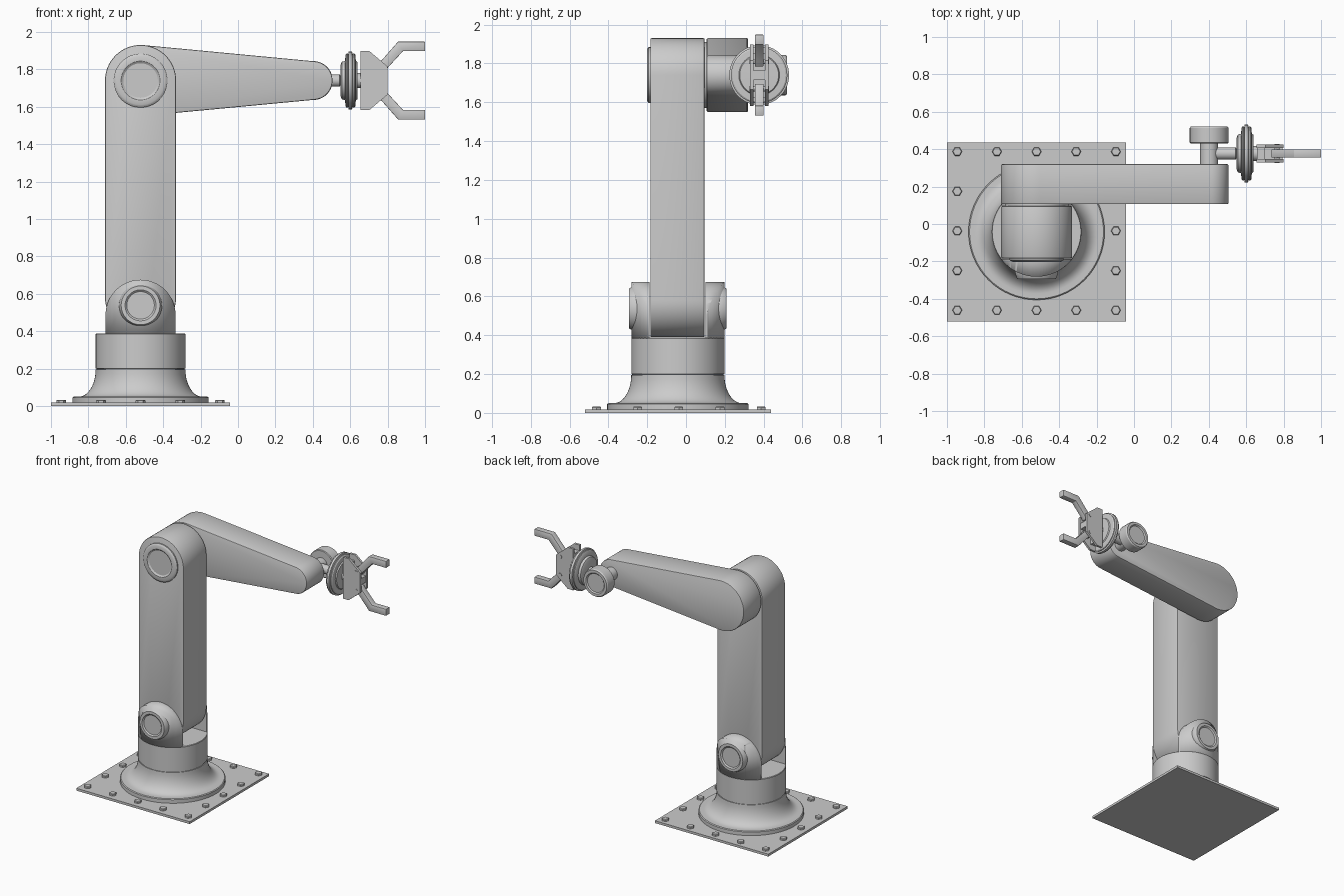
import bpy, bmesh, math
from mathutils import Matrix, Vector

if "Cube" in bpy.data.objects:
    bpy.data.objects.remove(bpy.data.objects["Cube"])

CX, CY = -0.521, -0.042      # base axis
ZA = 1.74                    # forearm / wrist height
WX, WY = 0.402, 0.377        # wrist axis


def finish(name, bm, bevel=0.0, angle=30):
    bmesh.ops.recalc_face_normals(bm, faces=bm.faces)
    me = bpy.data.meshes.new(name)
    bm.to_mesh(me)
    bm.free()
    ob = bpy.data.objects.new(name, me)
    bpy.context.collection.objects.link(ob)
    bpy.ops.object.select_all(action='DESELECT')
    bpy.context.view_layer.objects.active = ob
    ob.select_set(True)
    if bevel:
        m = ob.modifiers.new("bevel", 'BEVEL')
        m.width, m.segments, m.limit_method = bevel, 2, 'ANGLE'
        m.angle_limit = math.radians(40)
        bpy.ops.object.modifier_apply(modifier=m.name)
    bpy.ops.object.shade_smooth_by_angle(angle=math.radians(angle))
    return ob


def prism(name, pts, y0, y1, bevel=0.0):
    """Extrude an x-z outline from y0 to y1."""
    bm = bmesh.new()
    f = bm.faces.new([bm.verts.new((x, y0, z)) for x, z in pts])
    r = bmesh.ops.extrude_face_region(bm, geom=[f])
    vs = [v for v in r['geom'] if isinstance(v, bmesh.types.BMVert)]
    bmesh.ops.translate(bm, verts=vs, vec=(0, y1 - y0, 0))
    return finish(name, bm, bevel)


def lathe(name, profile, origin, axis='Z', seg=64):
    """Revolve (radius, height) pairs about an axis through origin."""
    bm = bmesh.new()
    rings = []
    for r, h in profile:
        rings.append([bm.verts.new((r * math.cos(2 * math.pi * i / seg),
                                    r * math.sin(2 * math.pi * i / seg), h))
                      for i in range(seg)])
    for a, b in zip(rings, rings[1:]):
        for i in range(seg):
            j = (i + 1) % seg
            bm.faces.new((a[i], a[j], b[j], b[i]))
    bm.faces.new(rings[0][::-1])
    bm.faces.new(rings[-1])
    d = {'Z': (0, 0, 1), 'X': (1, 0, 0), 'Y': (0, 1, 0), '-Y': (0, -1, 0)}[axis]
    rot = Vector((0, 0, 1)).rotation_difference(Vector(d)).to_matrix().to_4x4()
    bm.transform(Matrix.Translation(origin) @ rot)
    return finish(name, bm)


def arc(cx, cz, r, a0, a1, n=24):
    return [(cx + r * math.cos(math.radians(a0 + (a1 - a0) * i / n)),
             cz + r * math.sin(math.radians(a0 + (a1 - a0) * i / n))) for i in range(n + 1)]


def rect(x0, x1, z0, z1):
    return [(x0, z0), (x1, z0), (x1, z1), (x0, z1)]


def cap(name, r, depth, origin, axis):
    """Round joint cover with a raised rim and a dished middle."""
    lathe(name, [(r, -0.03), (r, depth * 0.5), (r * 0.95, depth * 0.8), (r * 0.9, depth),
                 (r * 0.72, depth), (r * 0.64, depth - 0.008)], origin, axis)


# Base plate with hex bolts round its edge
prism("base_plate", rect(-1.0, -0.044, 0, 0.018), -0.52, 0.437)
for i in range(-2, 3):
    for j in range(-2, 3):
        if max(abs(i), abs(j)) == 2:
            lathe("bolt", [(0.026, 0.015), (0.026, 0.029), (0.022, 0.033)],
                  (CX + i * 0.212, -0.037 + j * 0.212, 0), 'Z', 6)

# Flared pedestal and turntable
flare = [(0.36 - 0.03 - 0.09 * math.sin(t * math.pi / 20),
          0.195 - 0.145 * math.cos(t * math.pi / 20)) for t in range(11)]
lathe("pedestal", [(0.364, 0.016), (0.364, 0.045), (0.358, 0.05)] + flare, (CX, CY, 0))
lathe("turntable", [(0.235, 0.19), (0.235, 0.199), (0.24, 0.201), (0.24, 0.384), (0.237, 0.388)],
      (CX, CY, 0))

# Yoke ears: arched plates trimmed to the turntable cylinder
for name, y0, y1 in (("yoke_front", -0.32, -0.187), ("yoke_back", 0.1, 0.24)):
    ear = prism(name, [(CX - 0.187, 0.37)] + arc(CX, 0.488, 0.187, 180, 0, 40) + [(CX + 0.187, 0.37)],
                y0, y1)
    cutter = lathe("yoke_cutter", [(0.2395, 0.3), (0.2395, 0.8)], (CX, CY, 0), seg=96)
    cutter.hide_render = True
    m = ear.modifiers.new("trim", 'BOOLEAN')
    m.operation, m.object, m.solver = 'INTERSECT', cutter, 'EXACT'
    bpy.context.view_layer.objects.active = ear
    bpy.ops.object.modifier_apply(modifier=m.name)
    bpy.data.objects.remove(cutter)
cap("yoke_pin_front", 0.115, 0.06, (CX, -0.233, 0.538), '-Y')
cap("yoke_pin_back", 0.115, 0.06, (CX, 0.148, 0.538), 'Y')

# Upper arm and its elbow joint
prism("upper_arm", arc(CX, 1.74, 0.19, 0, 180, 32) + arc(CX, 0.58, 0.19, 180, 360, 32),
      -0.184, 0.096, 0.007)
cap("elbow_cap", 0.144, 0.018, (CX, -0.184, 1.74), '-Y')
lathe("elbow_spacer", [(0.17, 0.09), (0.17, 0.11)], (CX, 0, 1.74), 'Y')

# Tapered forearm
lean = math.degrees(math.asin((0.19 - 0.103) / (WX - CX)))
prism("forearm", arc(CX, ZA, 0.19, 90 - lean, 270 + lean, 36)
      + arc(WX, ZA, 0.103, -90 + lean, 90 - lean, 28), 0.106, 0.32, 0.007)

# Wrist axle and knob
lathe("wrist_axle", [(0.048, 0.31), (0.048, 0.44)], (WX, 0, ZA), 'Y', 32)
lathe("wrist_knob", [(0.099, 0.431), (0.104, 0.436), (0.104, 0.512), (0.098, 0.521),
                     (0.078, 0.521), (0.07, 0.513)], (WX, 0, ZA), 'Y')

# Wrist shaft with stacked round flange
lathe("wrist_shaft", [(0.033, 0.40), (0.033, 0.543), (0.025, 0.547), (0.025, 0.57)],
      (0, WY, ZA), 'X', 32)
lathe("wrist_flange", [(0.085, 0.549), (0.1, 0.555), (0.105, 0.572), (0.137, 0.575), (0.145, 0.58),
                       (0.145, 0.586), (0.14, 0.589), (0.154, 0.592), (0.154, 0.61),
                       (0.14, 0.613), (0.145, 0.616), (0.145, 0.622), (0.137, 0.628),
                       (0.105, 0.63), (0.1, 0.638), (0.04, 0.64), (0.04, 0.66)],
      (0, WY, ZA), 'X')

# Gripper palm: two chamfered plates on a back block
palm = [(0.655, ZA - 0.158), (0.702, ZA - 0.158), (0.80, ZA - 0.075),
        (0.80, ZA + 0.075), (0.702, ZA + 0.158), (0.655, ZA + 0.158)]
for s in (-1, 1):
    a, b = sorted((WY + s * 0.030, WY + s * 0.047))
    prism("palm_plate", palm, a, b)
prism("palm_block", rect(0.657, 0.70, ZA - 0.115, ZA + 0.115), WY - 0.04, WY + 0.04)
prism("palm_actuator", rect(0.69, 0.795, ZA - 0.024, ZA + 0.024), WY - 0.032, WY + 0.032)

# Mirrored cranked fingers
for s, name in ((1, "finger_upper"), (-1, "finger_lower")):
    pts = [(0.735, 0.045), (0.785, 0.045), (0.802, 0.07), (0.882, 0.157), (1.0, 0.157),
           (1.0, 0.208), (0.856, 0.208), (0.765, 0.105), (0.735, 0.085)]
    prism(name, [(x, ZA + s * z) for x, z in pts], WY - 0.022, WY + 0.022, 0.003)
    lathe("finger_pivot", [(0.014, -0.05), (0.014, 0.05)], (0.765, WY, ZA + s * 0.07), 'Y', 24)
